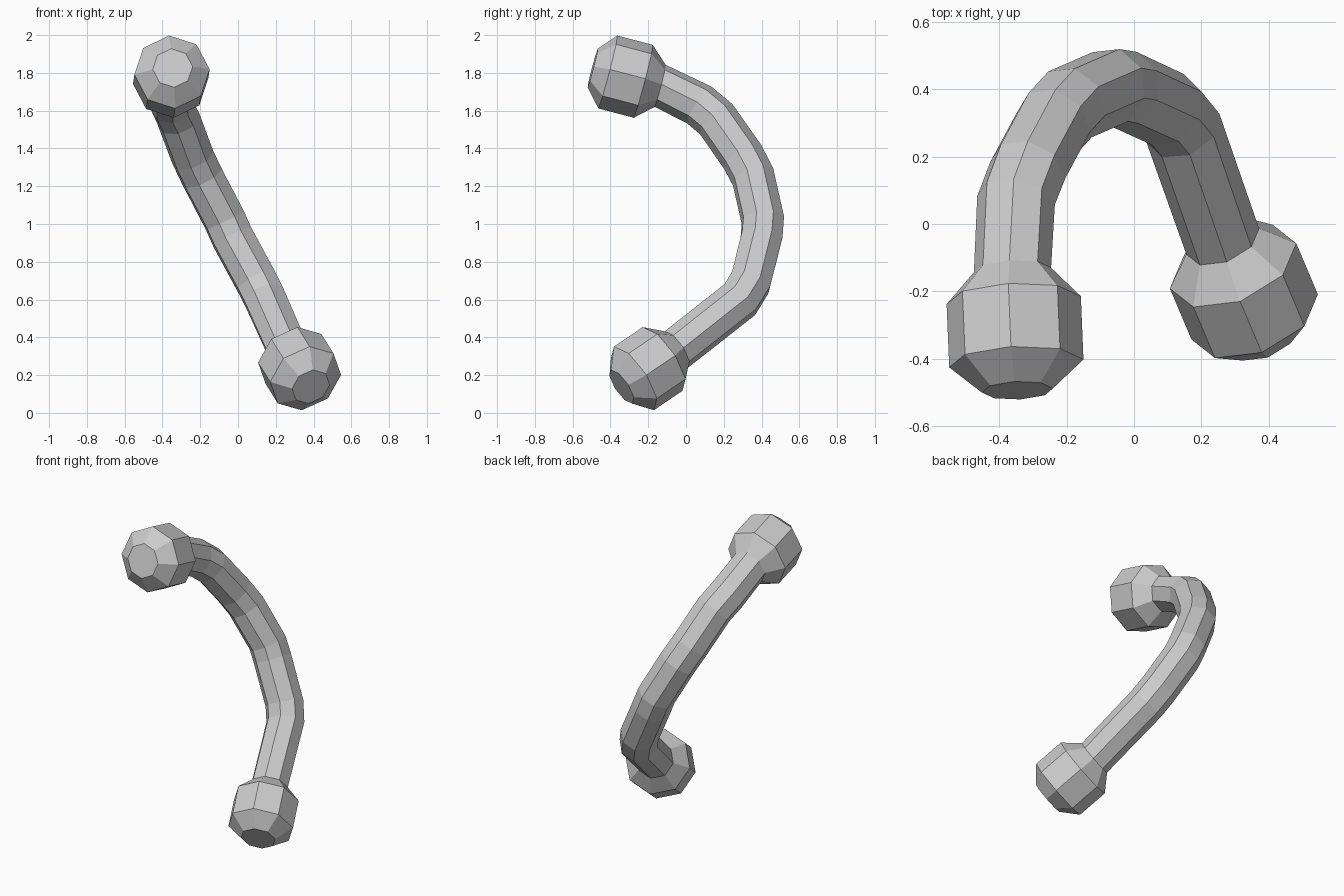
import bpy
import bmesh
from math import cos, sin, tau
from mathutils import Vector

SIDES = 8
TUBE_RADIUS = 0.117

cube = bpy.data.objects.get("Cube")
if cube:
    bpy.data.objects.remove(cube, do_unlink=True)

grey = bpy.data.materials.new("plain grey")
grey.use_nodes = True
grey.diffuse_color = (0.6, 0.6, 0.6, 1)
grey.node_tree.nodes["Principled BSDF"].inputs["Base Color"].default_value = (0.6, 0.6, 0.6, 1)

# Knob cross-sections: distance along the outward axis, radius
KNOB = [(0.18, 0.106), (0.097, 0.2), (-0.097, 0.2), (-0.19, 0.115)]


def knob_stations(centre, outward, sign):
    centre, axis = Vector(centre), Vector(outward).normalized()
    return [(centre + axis * d, axis * sign, r) for d, r in KNOB]


upper = knob_stations((-0.353, -0.32, 1.78), (0.04, -0.967, 0.255), -1)
lower = knob_stations((0.326, -0.2, 0.234), (0.33, -0.78, -0.53), 1)[::-1]

# Centre line of the bent bar between the knobs
bends = [Vector(p) for p in (
    (-0.35, 0.07, 1.63), (-0.315, 0.16, 1.555),
    (-0.24, 0.3, 1.355), (-0.19, 0.355, 1.25),
    (-0.07, 0.407, 1.02), (-0.03, 0.4, 0.93),
    (0.1, 0.34, 0.69), (0.145, 0.285, 0.6))]
path = [upper[-1][0]] + bends + [lower[0][0]]
bar = []
for before, point, after in zip(path, path[1:], path[2:]):
    tangent = (point - before).normalized() + (after - point).normalized()
    bar.append((point, tangent.normalized(), TUBE_RADIUS))

# Carry one octagon along the whole line without twisting it
stations = upper + bar + lower
rings = []
previous = stations[0][1]
up = Vector((-0.08, 0.25, 0.96))
for point, tangent, radius in stations:
    up = previous.rotation_difference(tangent) @ up
    up = (up - tangent * up.dot(tangent)).normalized()
    side = tangent.cross(up)
    rings.append([point + (up * cos(tau * i / SIDES) + side * sin(tau * i / SIDES)) * radius
                  for i in range(SIDES)])
    previous = tangent


def skin(name, part, cap_start=False, cap_end=False):
    bm = bmesh.new()
    loops = [[bm.verts.new(co) for co in ring] for ring in part]
    for a, b in zip(loops, loops[1:]):
        for i in range(SIDES):
            j = (i + 1) % SIDES
            bm.faces.new((a[i], a[j], b[j], b[i]))
    if cap_start:
        bm.faces.new(loops[0][::-1])
    if cap_end:
        bm.faces.new(loops[-1])
    mesh = bpy.data.meshes.new(name)
    bm.to_mesh(mesh)
    bm.free()
    mesh.materials.append(grey)
    obj = bpy.data.objects.new(name, mesh)
    bpy.context.collection.objects.link(obj)


n = len(KNOB)
skin("upper_knob", rings[:n], cap_start=True)
skin("curved_bar", rings[n - 1:len(rings) - n + 1])
skin("lower_knob", rings[-n:], cap_end=True)
